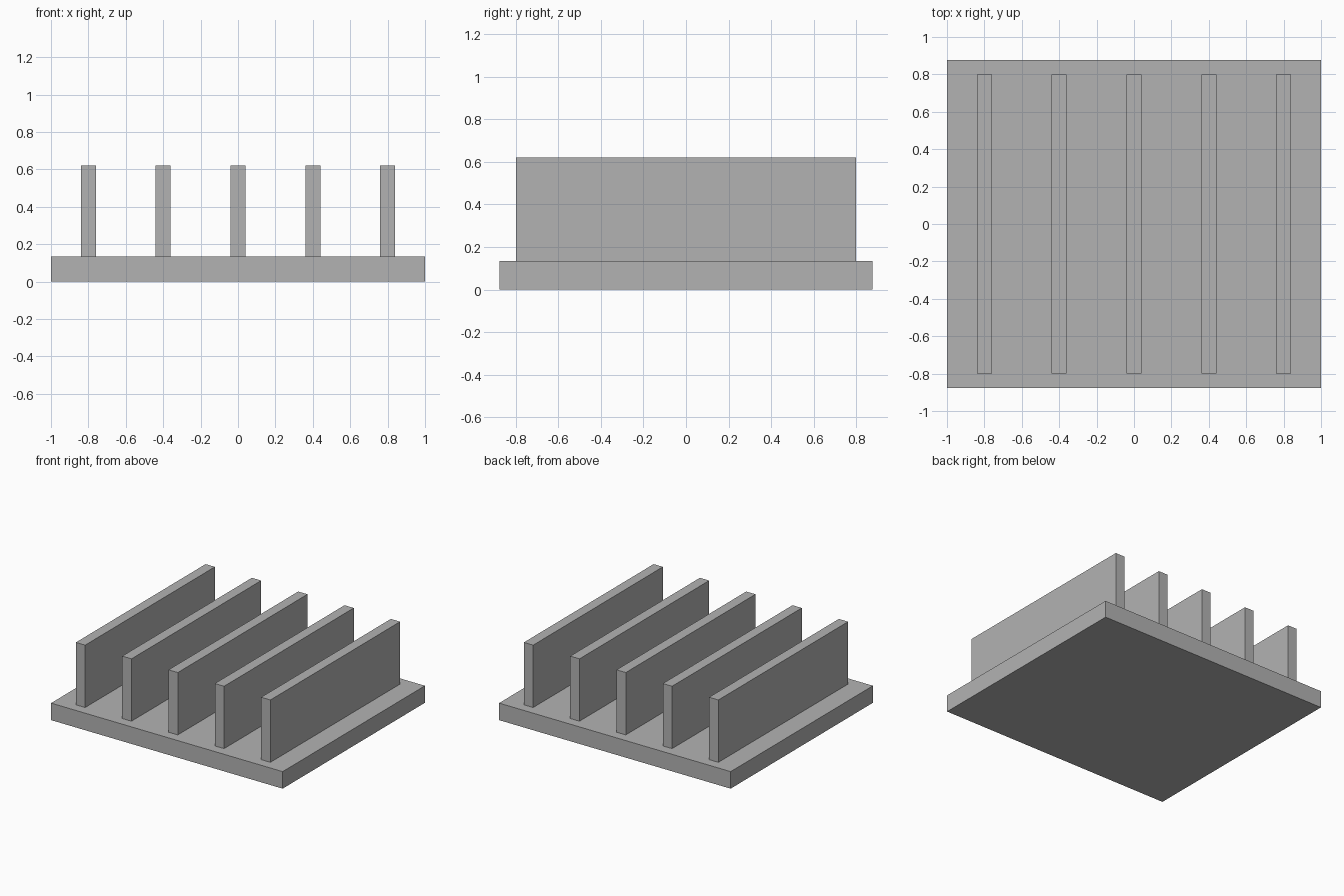
import bpy

# Remove the default cube
cube = bpy.data.objects.get("Cube")
if cube:
    bpy.data.objects.remove(cube, do_unlink=True)

# Single plain grey
grey = bpy.data.materials.new("plain_grey")
grey.use_nodes = True
colour = (0.45, 0.45, 0.45, 1)
grey.diffuse_color = colour
grey.node_tree.nodes["Principled BSDF"].inputs["Base Color"].default_value = colour


def box(name, x, size, bottom):
    """Axis-aligned block standing on the given height."""
    bpy.ops.mesh.primitive_cube_add(size=1, location=(x, 0, bottom + size[2] / 2))
    block = bpy.context.object
    block.name = name
    block.scale = size
    bpy.ops.object.transform_apply(location=False, rotation=False, scale=True)
    block.data.materials.append(grey)
    return block


BASE_HEIGHT = 0.133
TOTAL_HEIGHT = 0.62

# Base plate
box("base_plate", 0, (2, 1.755, BASE_HEIGHT), 0)

# Row of upright fins
for i in range(5):
    box(f"fin_{i + 1}", (i - 2) * 0.4, (0.08, 1.6, TOTAL_HEIGHT - BASE_HEIGHT), BASE_HEIGHT)
